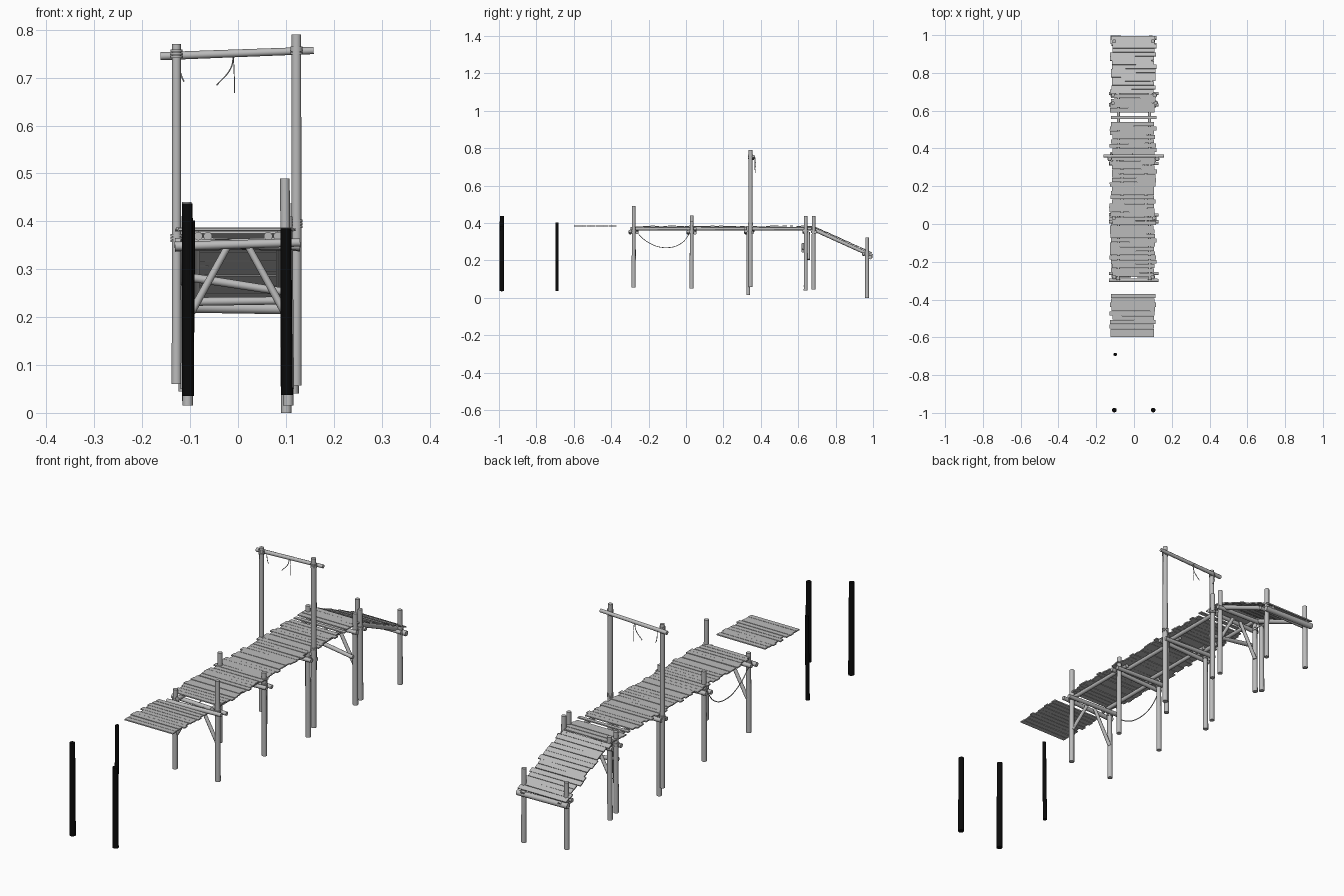
import bpy, bmesh, math, random
from mathutils import Vector, Matrix

random.seed(7)
if "Cube" in bpy.data.objects:
    bpy.data.objects.remove(bpy.data.objects["Cube"])


def material(name, value):
    m = bpy.data.materials.new(name)
    m.use_nodes = True
    colour = (value, value, value, 1)
    m.diffuse_color = colour
    m.node_tree.nodes["Principled BSDF"].inputs["Base Color"].default_value = colour
    return m


WOOD = material("weathered grey wood", 0.5)
BLACK = material("charred black wood", 0.003)


def finish(name, bm, mat, smooth=False):
    mesh = bpy.data.meshes.new(name)
    bm.to_mesh(mesh)
    bm.free()
    mesh.materials.append(mat)
    ob = bpy.data.objects.new(name, mesh)
    bpy.context.collection.objects.link(ob)
    if smooth:
        bpy.ops.object.select_all(action='DESELECT')
        ob.select_set(True)
        bpy.context.view_layer.objects.active = ob
        bpy.ops.object.shade_smooth_by_angle(angle=math.radians(50))
    return ob


def log(name, start, end, radius, mat=WOOD, taper=0.9, sides=10):
    """Round timber between two points."""
    a, b = Vector(start), Vector(end)
    bm = bmesh.new()
    bmesh.ops.create_cone(bm, cap_ends=True, segments=sides, radius1=radius,
                          radius2=radius * taper, depth=(b - a).length)
    turn = (b - a).to_track_quat('Z', 'Y').to_matrix().to_4x4()
    bm.transform(Matrix.Translation((a + b) / 2) @ turn)
    return finish(name, bm, mat, True)


def post(name, x, y, bottom, top, radius=0.011, mat=WOOD, lean=0.003):
    return log(name, (x + lean, y, bottom), (x - lean, y, top), radius, mat)


def rope(name, points, radius=0.0015):
    curve = bpy.data.curves.new(name, 'CURVE')
    curve.dimensions = '3D'
    curve.bevel_depth = radius
    curve.bevel_resolution = 1
    curve.resolution_u = 6
    spline = curve.splines.new('BEZIER')
    spline.bezier_points.add(len(points) - 1)
    for bp, p in zip(spline.bezier_points, points):
        bp.co = p
        bp.handle_left_type = bp.handle_right_type = 'AUTO'
    curve.materials.append(WOOD)
    ob = bpy.data.objects.new(name, curve)
    bpy.context.collection.objects.link(ob)


def lashing(x, y, z, radius=0.0135):
    """Three turns of rope around a post."""
    bm = bmesh.new()
    for i in (-1, 0, 1):
        bmesh.ops.create_cone(bm, cap_ends=True, segments=10, radius1=radius,
                              radius2=radius, depth=0.005,
                              matrix=Matrix.Translation((x, y, z + i * 0.006)))
    finish("post_lashing", bm, WOOD, True)


def planks(name, start, end, z_start, z_end, pitch=0.0225):
    """Row of uneven boards from y=start to y=end."""
    bm = bmesh.new()
    count = max(1, round((end - start) / pitch))
    slope = math.atan2(z_end - z_start, end - start)
    step = (end - start) / count
    for i in range(count):
        t = (i + 0.5) / count
        left = -0.122 + random.uniform(-0.009, 0.009)
        right = 0.112 + random.uniform(-0.008, 0.009)
        depth = (step - random.uniform(0.0005, 0.0025)) / math.cos(slope)
        place = Matrix.Translation(((left + right) / 2, start + t * (end - start),
                                    z_start + t * (z_end - z_start) + random.uniform(-0.001, 0.001)))
        place = place @ Matrix.Rotation(slope, 4, 'X')
        place = place @ Matrix.Rotation(random.uniform(-0.009, 0.009), 4, 'Z')
        size = Matrix.Diagonal((right - left, depth, 0.005, 1))
        bmesh.ops.create_cube(bm, size=1, matrix=place @ size)
    finish(name, bm, WOOD)


# Free-standing black posts
post("black_post_right", -0.105, -0.985, 0.035, 0.437, 0.0125, BLACK, 0.001)
post("black_post_left", 0.101, -0.985, 0.037, 0.385, 0.0125, BLACK, 0.001)
post("black_post_thin", -0.099, -0.69, 0.037, 0.402, 0.0085, BLACK, -0.002)

# Deck: loose front section, main run with a broken gap, and ramp
planks("loose_planks", -0.6, -0.37, 0.384, 0.384)
planks("deck_planks", -0.28, 0.54, 0.382, 0.382)
planks("broken_plank", 0.555, 0.573, 0.382, 0.382)
planks("rear_deck_planks", 0.59, 0.69, 0.382, 0.382)
planks("ramp_planks", 0.69, 0.995, 0.378, 0.24)

# Support posts: side x, y, bottom, top
for x, y, bottom, top in (
        (0.099, -0.28, 0.055, 0.49), (-0.105, -0.28, 0.055, 0.40),
        (0.105, 0.03, 0.05, 0.41), (-0.108, 0.03, 0.05, 0.44),
        (0.104, 0.333, 0.015, 0.385), (-0.104, 0.333, 0.015, 0.385),
        (0.115, 0.64, 0.04, 0.437), (-0.112, 0.64, 0.06, 0.41),
        (0.11, 0.682, 0.045, 0.437), (-0.112, 0.682, 0.045, 0.405),
        (0.1, 0.968, 0.0, 0.322), (-0.105, 0.968, 0.025, 0.315)):
    post("support_post", x, y, bottom, top, lean=0.001 if x > 0 else -0.001)
    if y < 0.9:
        lashing(x, y, 0.355)

# Tall gate frame
post("gate_post_right", -0.1285, 0.345, 0.06, 0.77, 0.0105, lean=0)
post("gate_post_left", 0.122, 0.345, 0.057, 0.79, 0.0115, lean=0)
log("gate_crossbar", (-0.162, 0.36, 0.745), (0.158, 0.36, 0.757), 0.0085)
for x, z in ((-0.1285, 0.75), (0.122, 0.757), (-0.1285, 0.365), (0.122, 0.395)):
    lashing(x, 0.345, z, 0.013)

# Pairs of cross beams clamping each row of posts
for y, z in ((-0.28, 0.352), (0.03, 0.35), (0.338, 0.352), (0.661, 0.355)):
    spread = 0.03 if y > 0.6 else 0.018
    for side in (-1, 1):
        log("cross_beam", (-0.132, y + side * spread, z + 0.004 * side),
            (0.13, y + side * spread, z - 0.004 * side), 0.0095)
log("sloping_tie", (-0.112, 0.625, 0.285), (0.115, 0.625, 0.25), 0.009)
log("ramp_end_beam", (-0.125, 0.985, 0.222), (0.12, 0.985, 0.217), 0.0125)
log("ramp_end_inner_beam", (-0.12, 0.95, 0.232), (0.12, 0.95, 0.235), 0.009)

# Diagonal braces under the front and rear rows
for y in (-0.276, 0.655):
    for side in (-1, 1):
        log("diagonal_brace", (side * 0.1, y, 0.205), (side * 0.02, y, 0.35), 0.008)

# Lengthwise stringers, staggered where they overlap
for side in (-1, 1):
    for start, end, x in ((-0.297, 0.055, 0.083), (0.005, 0.37, 0.063), (0.31, 0.7, 0.083)):
        log("deck_stringer", (side * x, start, 0.369), (side * x, end, 0.369), 0.009)
    log("ramp_stringer", (side * 0.089, 0.67, 0.372), (side * 0.089, 0.995, 0.224), 0.0105)

# Sagging rope along the side and loose rope ends on the gate
rope("sagging_rope", ((-0.118, -0.275, 0.362), (-0.118, -0.2, 0.295), (-0.118, -0.1, 0.268),
                      (-0.118, -0.02, 0.295), (-0.118, 0.025, 0.355)), 0.002)
rope("hanging_rope", ((-0.009, 0.365, 0.75), (-0.015, 0.365, 0.72), (-0.045, 0.365, 0.684)))
rope("hanging_strand", ((-0.01, 0.37, 0.75), (-0.008, 0.372, 0.71), (-0.007, 0.37, 0.668)), 0.001)
rope("short_rope", ((-0.122, 0.37, 0.745), (-0.12, 0.372, 0.71), (-0.113, 0.37, 0.692)))
